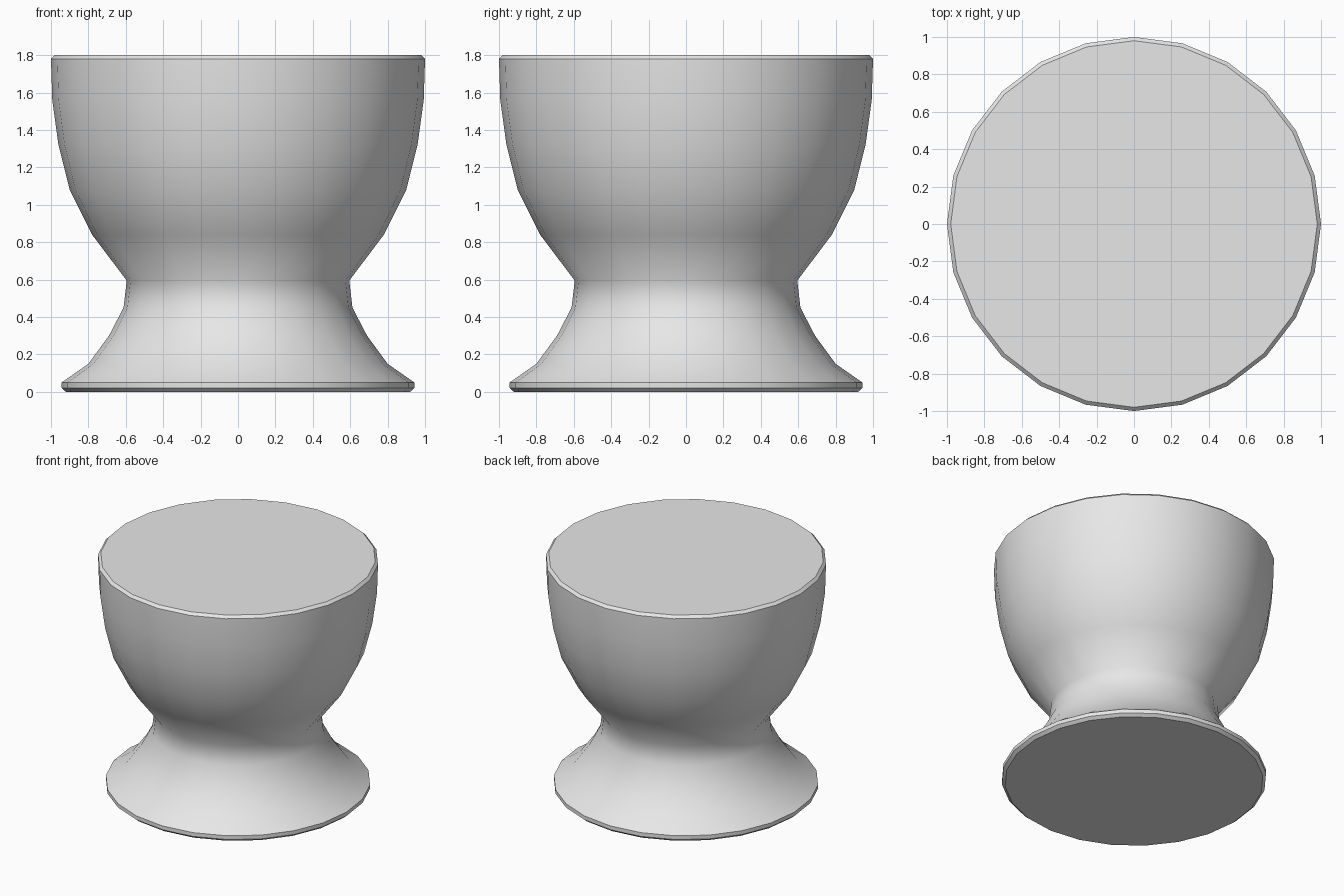
import bpy
import bmesh
import math

default_cube = bpy.data.objects.get("Cube")
if default_cube:
    bpy.data.objects.remove(default_cube, do_unlink=True)

SIDES = 24

# Light grey finish
grey = bpy.data.materials.new("light grey")
grey.use_nodes = True
colour = (0.8, 0.8, 0.8, 1.0)
grey.diffuse_color = colour
grey.node_tree.nodes["Principled BSDF"].inputs["Base Color"].default_value = colour

# Profile rings from foot to rim: radius, height, hard edge
profile = [
    (0.92, 0.0, True), (0.943, 0.02, True), (0.943, 0.05, True),   # foot edge
    (0.80, 0.15, False), (0.69, 0.30, False), (0.612, 0.45, False),  # flared foot
    (0.595, 0.595, False),                                         # waist
    (0.78, 0.84, False), (0.90, 1.08, False), (0.96, 1.32, False),  # bowl
    (0.993, 1.56, False), (1.0, 1.78, True), (0.98, 1.80, True),   # rim
]


def make_turned_solid(name, rings, material):
    bm = bmesh.new()
    loops = []
    for radius, height, _ in rings:
        angles = [math.tau * i / SIDES for i in range(SIDES)]
        loops.append([bm.verts.new((radius * math.cos(a), radius * math.sin(a), height))
                      for a in angles])

    # Side walls
    for low, high in zip(loops, loops[1:]):
        for i in range(SIDES):
            j = (i + 1) % SIDES
            bm.faces.new((low[i], low[j], high[j], high[i])).smooth = True

    # Flat underside and top
    bm.faces.new(loops[0][::-1])
    bm.faces.new(loops[-1])

    # Hard edges around the foot and rim
    for loop, (_, _, hard) in zip(loops, rings):
        for i in range(SIDES):
            edge = bm.edges.get((loop[i], loop[(i + 1) % SIDES]))
            edge.smooth = not hard

    mesh = bpy.data.meshes.new(name)
    bm.to_mesh(mesh)
    bm.free()
    mesh.materials.append(material)
    obj = bpy.data.objects.new(name, mesh)
    bpy.context.collection.objects.link(obj)
    return obj


make_turned_solid("pedestal_stool", profile, grey)
